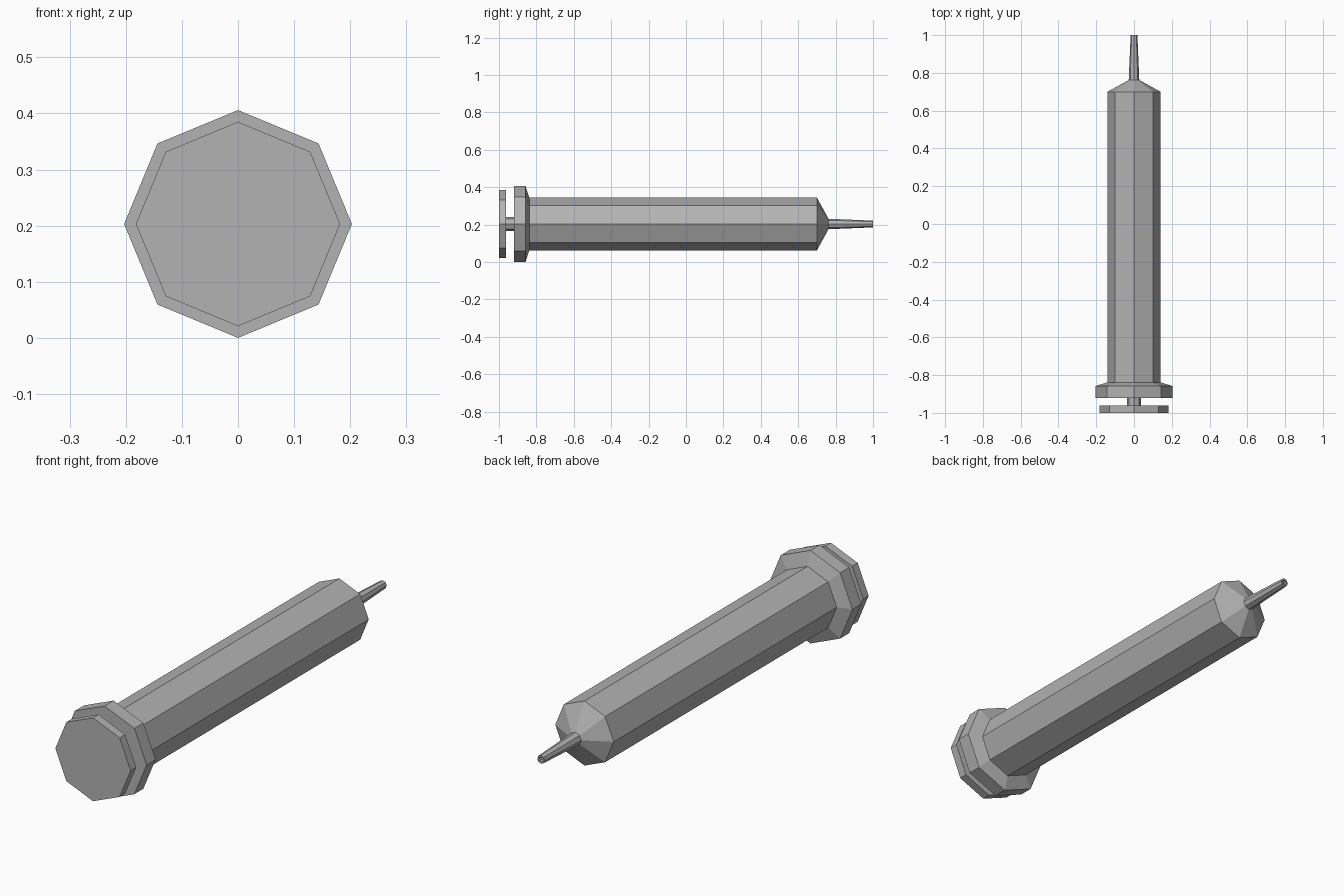
import bpy, math

if "Cube" in bpy.data.objects:
    bpy.data.objects.remove(bpy.data.objects["Cube"])

ZC, N = 0.203, 8

grey = bpy.data.materials.new("plain grey")
grey.diffuse_color = (0.45, 0.45, 0.45, 1)
grey.use_nodes = True
grey.node_tree.nodes["Principled BSDF"].inputs["Base Color"].default_value = grey.diffuse_color


def lathe(name, profile):
    """Eight-sided solid around the y axis from (y, radius) rings, capped at both ends."""
    verts, faces = [], []
    for y, r in profile:
        for i in range(N):
            a = 2 * math.pi * i / N
            verts.append((r * math.cos(a), y, ZC + r * math.sin(a)))
    for k in range(len(profile) - 1):
        for i in range(N):
            j = (i + 1) % N
            faces.append((k * N + i, k * N + N + i, k * N + N + j, k * N + j))
    last = (len(profile) - 1) * N
    faces.append(tuple(range(N)))
    faces.append(tuple(last + i for i in reversed(range(N))))
    mesh = bpy.data.meshes.new(name)
    mesh.from_pydata(verts, [], faces)
    mesh.materials.append(grey)
    obj = bpy.data.objects.new(name, mesh)
    bpy.context.collection.objects.link(obj)
    return obj


# Thumb disc and push rod
lathe("plunger_disc", [(-1.0, 0.182), (-0.962, 0.182)])
lathe("plunger_rod", [(-0.962, 0.038), (-0.92, 0.038)])
# Barrel with finger flange and conical shoulder
lathe("barrel", [(-0.92, 0.203), (-0.858, 0.203), (-0.838, 0.141),
                 (0.70, 0.141), (0.762, 0.028)])
# Tapered nozzle with a shallow bore at the tip
lathe("nozzle", [(0.762, 0.028), (1.0, 0.018), (1.0, 0.011), (0.97, 0.011)])
